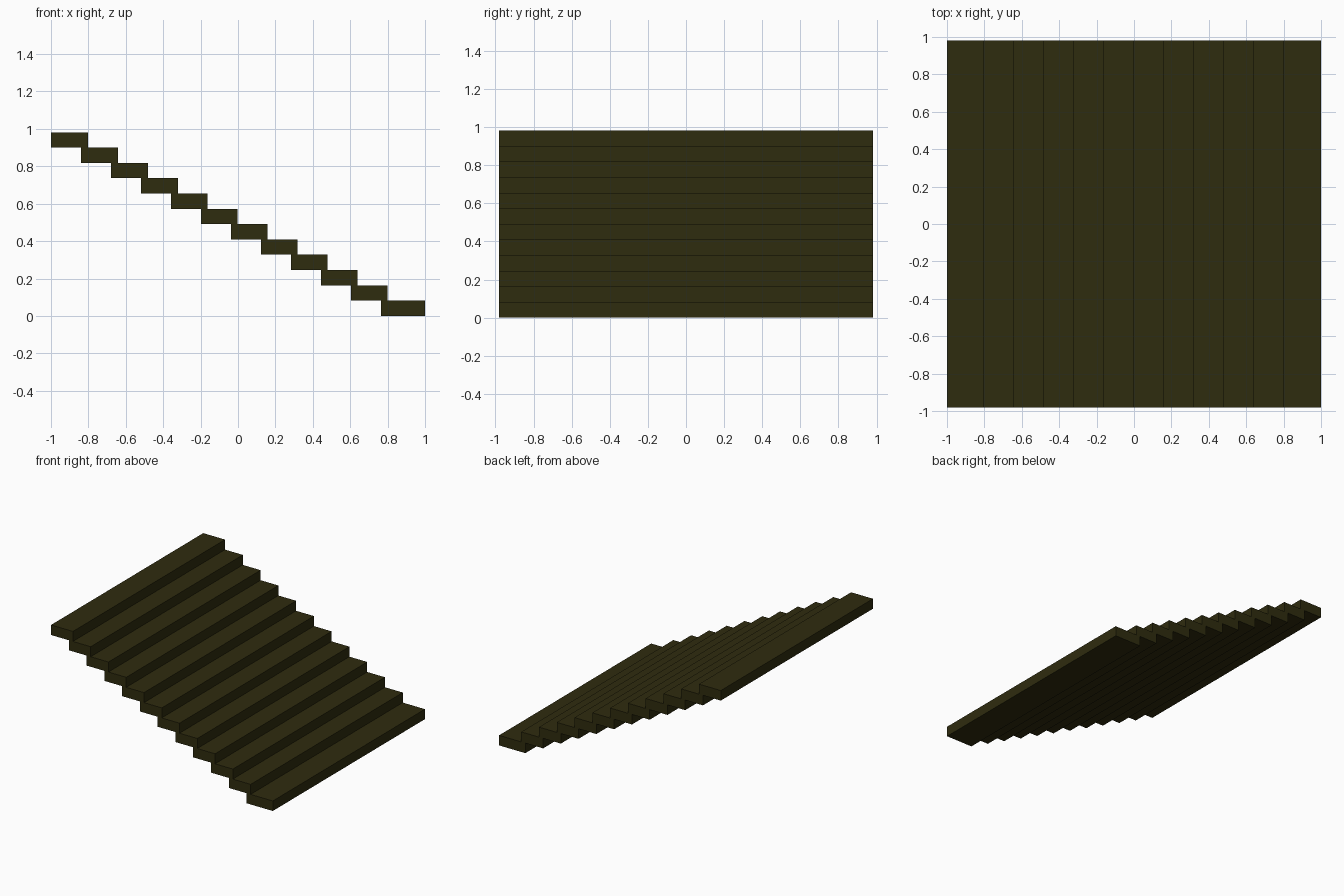
import bpy

if "Cube" in bpy.data.objects:
    bpy.data.objects.remove(bpy.data.objects["Cube"])

STEPS = 12
RISE = 0.982 / STEPS      # height of each step
RUN = 0.1603              # horizontal spacing
DEPTH = 0.197             # tread depth, including the overlap under the step above
HALF_WIDTH = 0.98

olive = bpy.data.materials.new("dark olive")
olive.diffuse_color = (0.028, 0.025, 0.0045, 1)
olive.use_nodes = True
olive.node_tree.nodes["Principled BSDF"].inputs["Base Color"].default_value = olive.diffuse_color


def box(name, x0, x1, z0, z1):
    bpy.ops.mesh.primitive_cube_add(size=1, location=((x0 + x1) / 2, 0, (z0 + z1) / 2))
    ob = bpy.context.object
    ob.name = name
    ob.scale = (x1 - x0, 2 * HALF_WIDTH, z1 - z0)
    bpy.ops.object.transform_apply(location=False, rotation=False, scale=True)
    ob.data.materials.append(olive)


# Steps descend from left to right; the bottom one is deeper
for i in range(STEPS):
    x0 = -1 + i * RUN
    x1 = 1.0 if i == STEPS - 1 else x0 + DEPTH
    z0 = (STEPS - 1 - i) * RISE
    box(f"step_{STEPS - i:02d}", x0, x1, z0, z0 + RISE)
